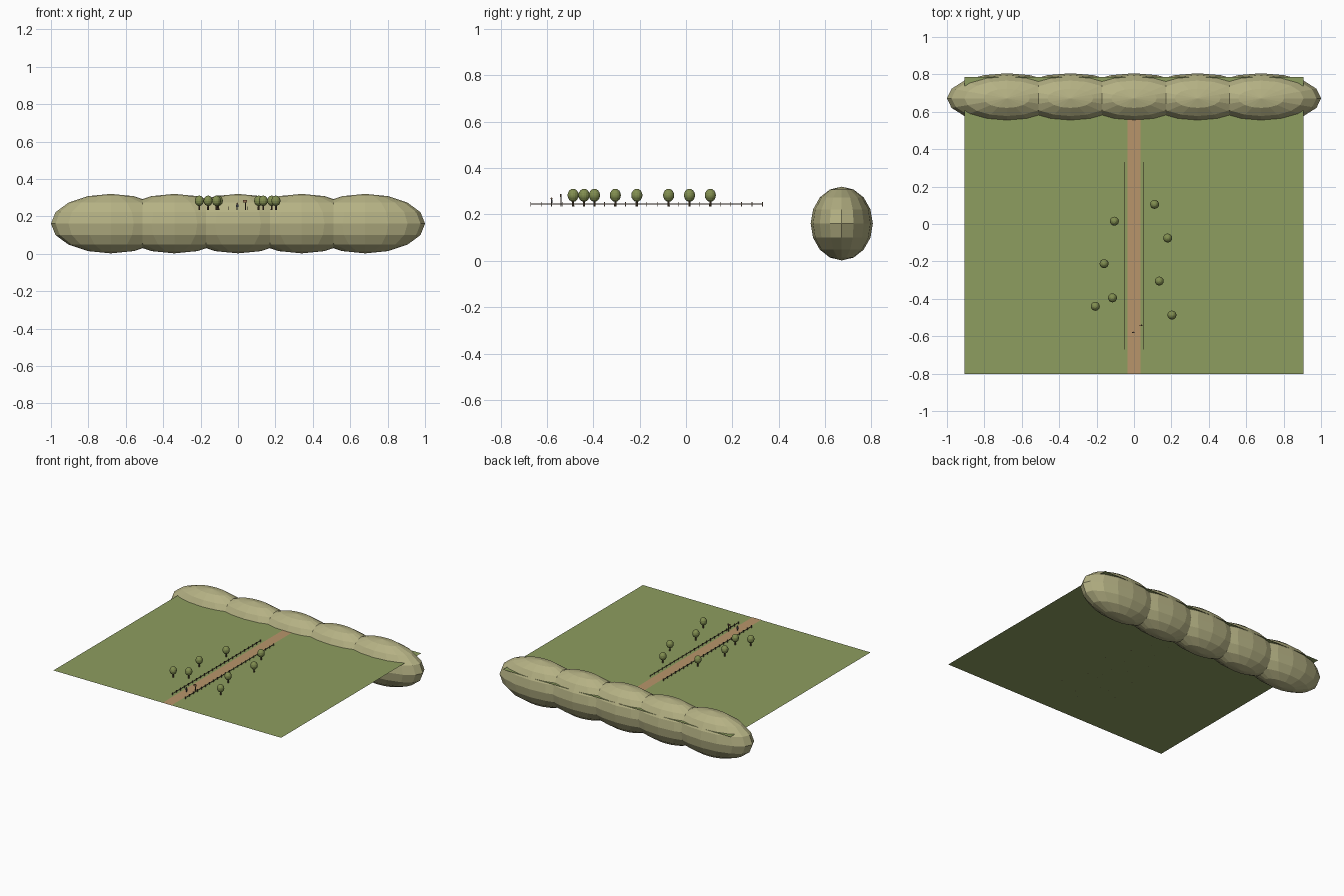
import bpy
import math

old = bpy.data.objects.get("Cube")
if old:
    bpy.data.objects.remove(old, do_unlink=True)


def material(name, rgb):
    m = bpy.data.materials.new(name)
    m.use_nodes = True
    colour = (*rgb, 1)
    m.diffuse_color = colour
    bsdf = m.node_tree.nodes["Principled BSDF"]
    bsdf.inputs["Base Color"].default_value = colour
    bsdf.inputs["Roughness"].default_value = 0.9
    return m


GRASS = material("grass green", (0.27, 0.34, 0.115))
HILL = material("dry olive", (0.46, 0.44, 0.23))
SAND = material("path tan", (0.48, 0.30, 0.145))
LEAF = material("leaf green", (0.22, 0.27, 0.08))
BARK = material("bark brown", (0.10, 0.065, 0.035))
WOOD = material("fence wood", (0.13, 0.09, 0.055))
SIGN = material("sign brown", (0.30, 0.16, 0.08))
CLOTH = material("dark cloth", (0.05, 0.055, 0.07))
SKIN = material("skin", (0.45, 0.27, 0.17))

GROUND_Z = 0.235


def finish(name, mat):
    ob = bpy.context.object
    ob.name = name
    ob.data.materials.append(mat)
    return ob


def sheet(name, x0, x1, y0, y1, z, mat):
    bpy.ops.mesh.primitive_plane_add(size=1, location=((x0 + x1) / 2, (y0 + y1) / 2, z))
    bpy.context.object.scale = (x1 - x0, y1 - y0, 1)
    return finish(name, mat)


def box(name, centre, size, mat):
    bpy.ops.mesh.primitive_cube_add(size=1, location=centre)
    bpy.context.object.scale = size
    return finish(name, mat)


def ellipsoid(name, centre, radii, mat, segments=16, rings=8):
    bpy.ops.mesh.primitive_uv_sphere_add(segments=segments, ring_count=rings, radius=1, location=centre)
    bpy.context.object.scale = radii
    return finish(name, mat)


def pole(name, x, y, z0, z1, r0, r1, mat, sides=8):
    bpy.ops.mesh.primitive_cone_add(vertices=sides, radius1=r0, radius2=r1,
                                    depth=z1 - z0, location=(x, y, (z0 + z1) / 2))
    return finish(name, mat)


# Meadow and the straight path across it
sheet("meadow", -0.905, 0.905, -0.803, 0.787, GROUND_Z, GRASS)
sheet("path", -0.035, 0.035, -0.803, 0.787, GROUND_Z + 0.0015, SAND)

# Row of overlapping hills along the back
for i in range(-2, 3):
    ellipsoid(f"hill_{i + 3}", (i * 0.34, 0.672, 0.161), (0.32, 0.134, 0.159), HILL)

# Fences on both sides of the path
POSTS = 23
for side, sx in (("left", 1), ("right", -1)):
    x = sx * 0.052
    box(f"{side}_fence_rail", (x, -0.17, GROUND_Z + 0.010), (0.002, 1.0, 0.003), WOOD)
    for i in range(POSTS):
        y = -0.67 + i / (POSTS - 1)
        box(f"{side}_fence_post_{i + 1}", (x, y, GROUND_Z + 0.009), (0.003, 0.003, 0.018), WOOD)

# Scattered trees
TREES = [(0.11, 0.105), (-0.105, 0.015), (0.18, -0.075), (-0.16, -0.212),
         (0.135, -0.305), (-0.115, -0.395), (-0.207, -0.44), (0.203, -0.487)]
for i, (x, y) in enumerate(TREES):
    pole(f"tree_trunk_{i + 1}", x, y, GROUND_Z, 0.265, 0.005, 0.004, BARK)
    ellipsoid(f"tree_crown_{i + 1}", (x, y, 0.283), (0.024, 0.024, 0.028), LEAF)

# Walker standing on the path
wx, wy = -0.004, -0.58
for sx in (-1, 1):
    box("walker_leg", (wx + sx * 0.002, wy, GROUND_Z + 0.008), (0.003, 0.004, 0.016), CLOTH)
    box("walker_arm", (wx + sx * 0.0055, wy, GROUND_Z + 0.021), (0.002, 0.003, 0.013), CLOTH)
box("walker_body", (wx, wy, GROUND_Z + 0.022), (0.008, 0.006, 0.014), CLOTH)
ellipsoid("walker_head", (wx, wy, GROUND_Z + 0.034), (0.004, 0.004, 0.005), SKIN, 8, 6)

# Signpost beside the path
pole("signpost", 0.04, -0.54, GROUND_Z, 0.288, 0.002, 0.002, WOOD)
box("sign_board", (0.038, -0.543, 0.281), (0.022, 0.003, 0.013), SIGN)
